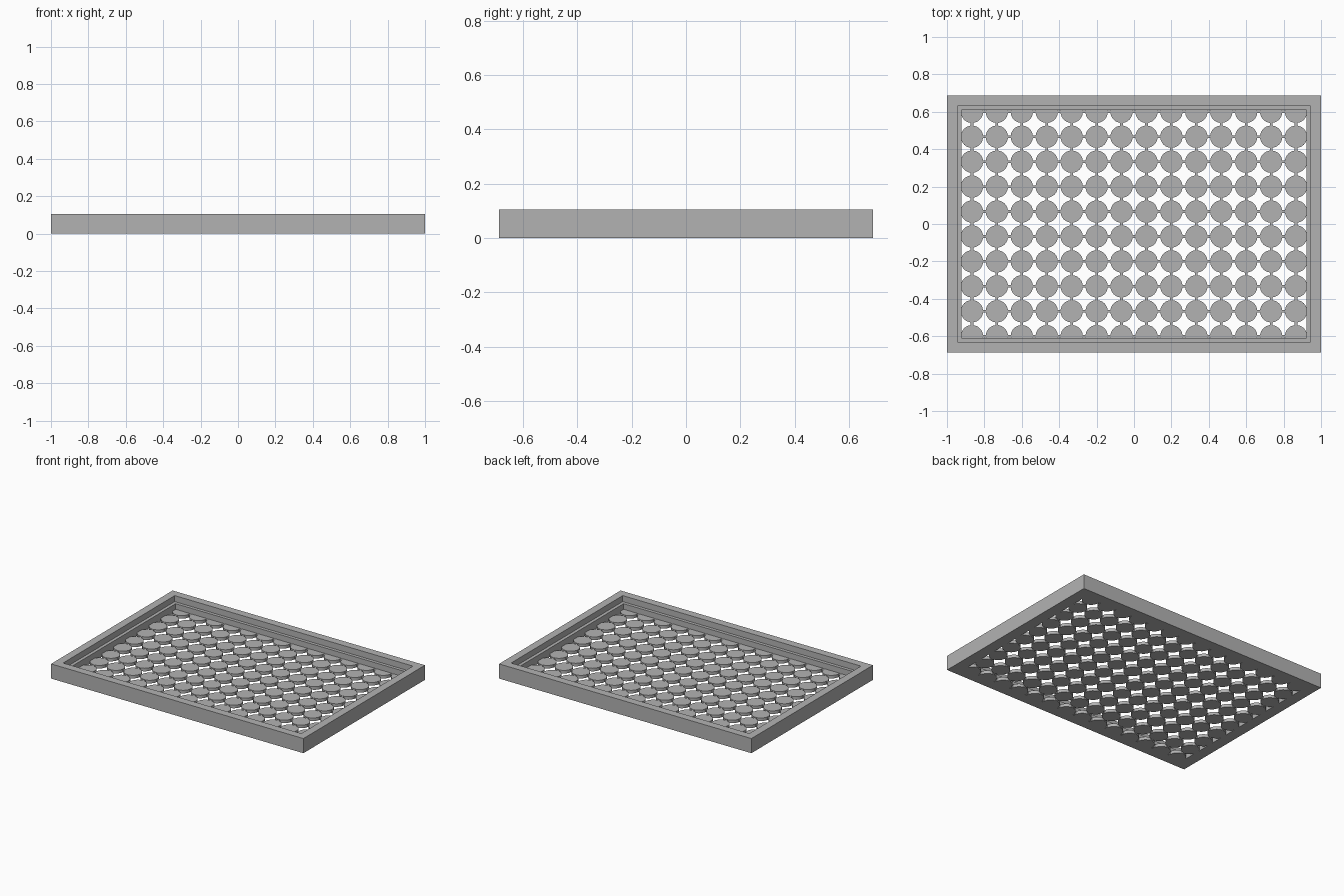
import bpy
import bmesh
from mathutils import Matrix

cube = bpy.data.objects.get("Cube")
if cube:
    bpy.data.objects.remove(cube, do_unlink=True)

PITCH = 0.1333
COLUMNS, ROWS = 14, 10
RADIUS = 0.0595
DISC_H, BAR_H, BAR_W = 0.022, 0.02, 0.014
HALF_X, HALF_Y, HEIGHT = 1.0, 0.688, 0.105
LEDGE_Z = 0.062

grey = bpy.data.materials.new("plain grey")
grey.use_nodes = True
grey.diffuse_color = (0.45, 0.45, 0.45, 1)
grey.node_tree.nodes["Principled BSDF"].inputs["Base Color"].default_value = grey.diffuse_color


def finish(name, bm):
    bmesh.ops.recalc_face_normals(bm, faces=bm.faces)
    mesh = bpy.data.meshes.new(name)
    bm.to_mesh(mesh)
    bm.free()
    mesh.materials.append(grey)
    obj = bpy.data.objects.new(name, mesh)
    bpy.context.collection.objects.link(obj)
    return obj


def box(bm, centre, size):
    m = Matrix.Translation(centre) @ Matrix.Diagonal((*size, 1))
    bmesh.ops.create_cube(bm, size=1, matrix=m)


def centres(count):
    return [(i - (count - 1) / 2) * PITCH for i in range(count)]


# Frame: a stepped section carried round the rectangle (inset, height)
section = [(0, 0), (0, HEIGHT), (0.056, HEIGHT), (0.056, LEDGE_Z),
           (0.079, LEDGE_Z), (0.079, 0)]
bm = bmesh.new()
rings = []
for inset, z in section:
    x, y = HALF_X - inset, HALF_Y - inset
    rings.append([bm.verts.new((sx * x, sy * y, z))
                  for sx, sy in ((-1, -1), (1, -1), (1, 1), (-1, 1))])
for a, b in zip(rings, rings[1:] + rings[:1]):
    for i in range(4):
        j = (i + 1) % 4
        bm.faces.new((a[i], a[j], b[j], b[i]))
finish("tray_frame", bm)

# Discs: the floor grid, with its outer rows running into the frame
bm = bmesh.new()
for x in centres(COLUMNS):
    for y in centres(ROWS):
        bmesh.ops.create_cone(bm, cap_ends=True, segments=40, radius1=RADIUS,
                              radius2=RADIUS, depth=DISC_H,
                              matrix=Matrix.Translation((x, y, DISC_H / 2)))
discs = finish("floor_discs", bm)
bpy.context.view_layer.objects.active = discs
discs.select_set(True)
bpy.ops.object.shade_smooth_by_angle()

# Bars: thin links joining the discs both ways
bm = bmesh.new()
for x in centres(COLUMNS):
    box(bm, (x, 0, BAR_H / 2), (BAR_W, 2 * HALF_Y - 0.14, BAR_H))
for y in centres(ROWS):
    box(bm, (0, y, BAR_H / 2), (2 * HALF_X - 0.14, BAR_W, BAR_H))
finish("floor_bars", bm)
